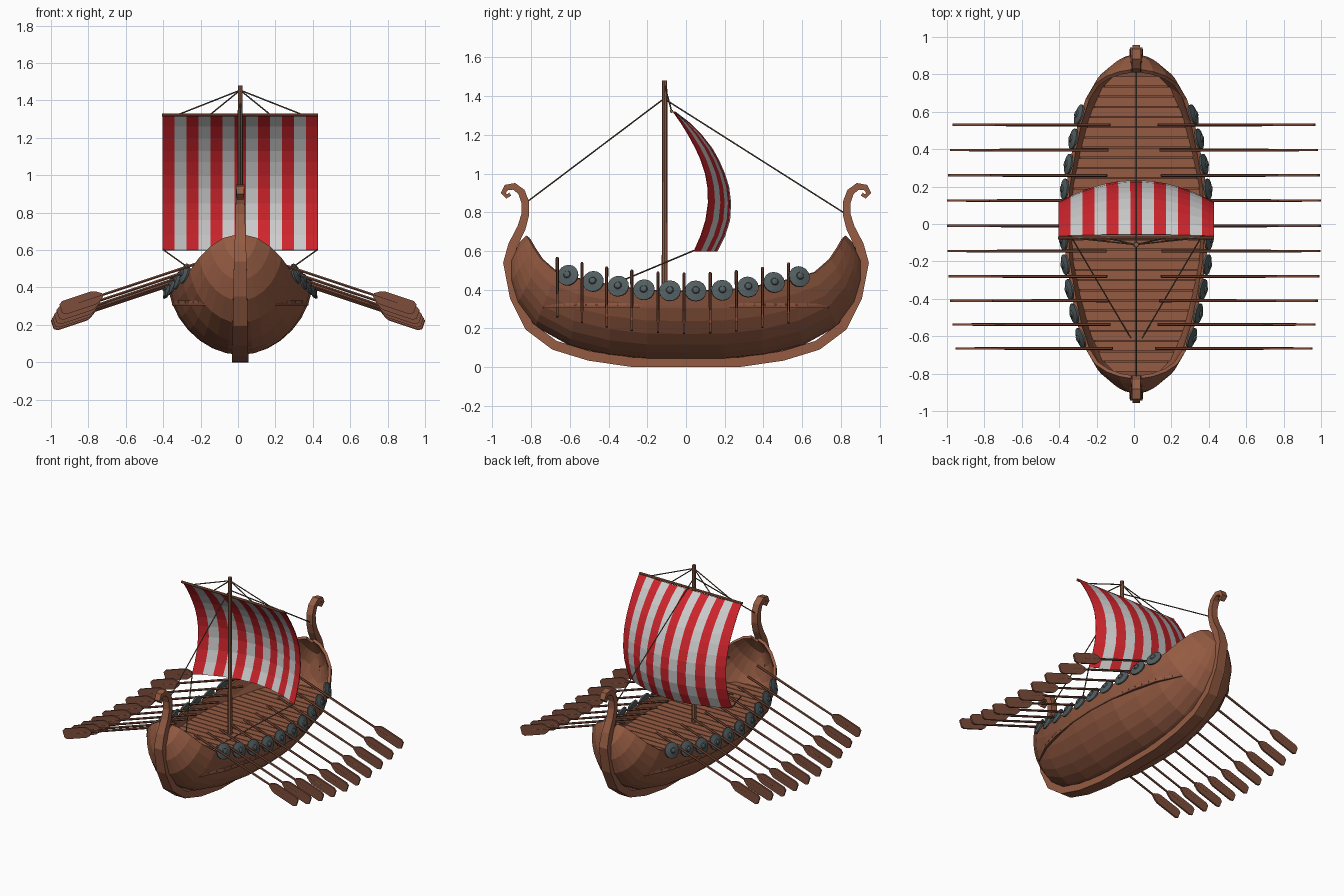
import bpy, math
from mathutils import Vector

if "Cube" in bpy.data.objects:
    bpy.data.objects.remove(bpy.data.objects["Cube"])

CX = 0.012  # centreline of hull, mast and sail


def material(name, rgb):
    m = bpy.data.materials.new(name)
    m.diffuse_color = (*rgb, 1)
    m.use_nodes = True
    m.node_tree.nodes["Principled BSDF"].inputs["Base Color"].default_value = m.diffuse_color
    return m


WOOD = material("wood", (0.30, 0.105, 0.055))
DARK = material("dark_wood", (0.21, 0.075, 0.045))
RED = material("red_cloth", (0.62, 0.018, 0.025))
PALE = material("pale_cloth", (0.52, 0.52, 0.52))
ROPE = material("rope", (0.13, 0.09, 0.06))
IRON = material("shield_grey", (0.085, 0.11, 0.115))


def build(name, verts, faces, *mats):
    me = bpy.data.meshes.new(name)
    me.from_pydata([tuple(v) for v in verts], [], faces)
    for m in mats:
        me.materials.append(m)
    ob = bpy.data.objects.new(name, me)
    bpy.context.collection.objects.link(ob)
    return ob


def loft(rings, closed=True, caps=True):
    """Skin a list of equal-length rings."""
    n = len(rings[0])
    verts = [v for r in rings for v in r]
    faces = []
    for i in range(len(rings) - 1):
        for j in range(n if closed else n - 1):
            k = (j + 1) % n
            faces.append((i*n + j, i*n + k, (i+1)*n + k, (i+1)*n + j))
    if caps:
        faces += [tuple(range(n))[::-1], tuple(range(len(verts) - n, len(verts)))]
    return verts, faces


def lathe(origin, axis, profile, n):
    q = Vector(axis).to_track_quat('Z', 'Y')
    o = Vector(origin)
    return loft([[o + q @ Vector((r*math.cos(2*math.pi*j/n), r*math.sin(2*math.pi*j/n), h))
                  for j in range(n)] for r, h in profile])


def rod(p, q, r0, r1=None, n=6):
    d = Vector(q) - Vector(p)
    return lathe(p, d, [(r0, 0), (r0 if r1 is None else r1, d.length)], n)


def merge(*parts):
    V, F = [], []
    for v, f in parts:
        F += [tuple(i + len(V) for i in face) for face in f]
        V += v
    return V, F


def interp(table, x, col=1):
    for a, b in zip(table, table[1:]):
        if x <= b[0]:
            t = (x - a[0]) / (b[0] - a[0])
            return a[col] + t * (b[col] - a[col])
    return table[-1][col]


# Hull: stations from midship to the end (keel y, keel z, rim half width, rim y, rim z)
HALF = [(0, .04, .385, 0, .39), (.2, .04, .375, .2, .395), (.4, .06, .345, .38, .42),
        (.6, .11, .31, .55, .455), (.78, .21, .27, .67, .49), (.87, .33, .22, .75, .56),
        (.905, .44, .16, .79, .62), (.91, .54, .09, .815, .665), (.86, .645, .03, .825, .68)]
stations = [(-a, b, c, -d, e) for a, b, c, d, e in HALF[:0:-1]] + HALF
rings = []
for ky, kz, w, ry, rz in stations:
    ring = []
    for j in range(-7, 8):
        s = abs(j) / 7
        a = s * math.pi / 2
        up = 1 - math.cos(a)
        x = w * (0.85 * math.sin(a) + 0.15 * up)
        ring.append((CX + math.copysign(x, j), ky + (ry - ky) * up, kz + (rz - kz) * up))
    rings.append(ring)
hull = build("hull", *loft(rings, closed=False, caps=False), WOOD)
sol = hull.modifiers.new("thickness", 'SOLIDIFY')
sol.thickness = 0.02
# the rings run keel-up from -y to +y; offset chosen so thickness goes inward
hull.data.update()
mid = min(hull.data.polygons, key=lambda p: p.center.z)
sol.offset = -1 if mid.normal.z < 0 else 1

# Keel and curled stems: (y, z, half thickness, half width)
STEM = [(0, .025, .025, .043), (.28, .026, .025, .043), (.5, .058, .025, .043),
        (.68, .113, .025, .042), (.81, .21, .025, .04), (.885, .36, .025, .037),
        (.92, .54, .025, .034), (.895, .63, .024, .03), (.85, .72, .022, .027),
        (.83, .79, .02, .025), (.83, .85, .02, .024), (.85, .905, .019, .024),
        (.888, .934, .018, .024), (.928, .928, .016, .022), (.944, .90, .013, .02),
        (.926, .882, .011, .018), (.908, .894, .009, .016)]
path = [(-a, b, c, d) for a, b, c, d in STEM[:0:-1]] + STEM
rings = []
for i, (y, z, ht, hw) in enumerate(path):
    p, q = path[max(i - 1, 0)], path[min(i + 1, len(path) - 1)]
    t = Vector((0, q[0] - p[0], q[1] - p[1])).normalized()
    nrm = Vector((0, -t.z, t.y)) * ht
    c = Vector((CX, y, z))
    rings.append([c + nrm * b + Vector((a * hw, 0, 0))
                  for a, b in ((-1, -1), (1, -1), (1, 1), (-1, 1))])
build("keel_and_stems", *loft(rings), WOOD)

# Deck: cross planks over a base slab
DECK = [(0, .365), (.2, .355), (.4, .325), (.57, .28), (.73, .2), (.82, .08)]


def slab(y0, y1, z0, z1):
    a, b = interp(DECK, abs(y0)), interp(DECK, abs(y1))
    return loft([[(CX - a, y0, z), (CX + a, y0, z), (CX + b, y1, z), (CX - b, y1, z)]
                 for z in (z0, z1)])


edge = [(w, y) for y, w in DECK] + [(w, -y) for y, w in DECK[:0:-1]]
outline = [(w, y) for y, w in sorted((y, w) for w, y in edge)]
outline = outline + [(-w, y) for w, y in reversed(outline)]
build("deck_base", *loft([[(CX + x, y, z) for x, y in outline] for z in (.305, .318)]), DARK)
STEP = 0.0545
build("deck_planks", *merge(*[slab(i*STEP - .0245, i*STEP + .0245, .312, .33)
                              for i in range(-14, 15)]), WOOD)

# Shields along both gunwales
RIM = [(s[3], s[2], s[4]) for s in HALF]
shields = []
for y in (-.61, -.48, -.35, -.217, -.083, .05, .187, .32, .455, .585):
    a = abs(y)
    slope = (interp(RIM, a + .04) - interp(RIM, max(a - .04, 0))) / .08
    for side in (-1, 1):
        axis = (side, -slope * math.copysign(1, y), 0.35)
        origin = (CX + side * (interp(RIM, a) + .008), y, interp(RIM, a, 2) + .002)
        shields.append(lathe(origin, axis, [(.055, -.006), (.056, .004), (.02, .014),
                                            (.016, .021), (.004, .025)], 16))
build("shields", *merge(*shields), IRON)

# Oars with flat blades
BLADE = [(-.235, .01), (-.205, .03), (-.185, .037), (-.02, .037), (0, .024)]
oars = []
for y in (.53, .395, .26, .125, -.01, -.145, -.28, -.41, -.537, -.665):
    k = (y / .66) ** 2
    for side in (-1, 1):
        tip = Vector((side * (.993 - .045 * k), y, .20 + .085 * k))
        inner = Vector((side * (.15 - .035 * k), y, .482 + .08 * k))
        d = (tip - inner).normalized()
        up = Vector((-d.z * side, 0, d.x * side))
        oars.append(rod(inner, tip - d * .1, .0085, .007, 6))
        shape = BLADE + [(a, -h) for a, h in reversed(BLADE)]
        oars.append(loft([[tip + d * a + up * h + Vector((0, o, 0)) for a, h in shape]
                          for o in (-.006, .006)]))
build("oars", *merge(*oars), DARK)

# Mast and yard
MY = -0.11
build("mast", *rod((CX, MY, .31), (CX, MY, 1.48), .016, .013, 8), WOOD)
build("yard", *rod((CX - .417, -.075, 1.322), (CX + .417, -.075, 1.322), .009, n=8), WOOD)

# Billowing striped sail: (z, edge y, extra belly at centre)
SAIL = [(.6, .04, .12), (.68, .075, .125), (.76, .10, .125), (.85, .113, .117),
        (.93, .11, .11), (1.0, .098, .10), (1.07, .075, .092), (1.13, .048, .085),
        (1.2, .01, .068), (1.26, -.027, .045), (1.318, -.068, .01)]
COLS = 13
rings = []
for z, e, b in SAIL:
    rings.append([(CX + u * .415, e + b * (1 - u * u), z)
                  for u in [2 * i / COLS - 1 for i in range(COLS + 1)]])
sail = build("sail", *loft(rings, closed=False, caps=False), RED, PALE)
for i, p in enumerate(sail.data.polygons):
    p.material_index = (i % COLS) % 2
sail.modifiers.new("thickness", 'SOLIDIFY').thickness = 0.004

# Rigging: stays to the stems, yard lifts and sheets from the sail's lower corners
lines = [((CX, MY, 1.39), (CX, -.82, .855)), ((CX, MY, 1.385), (CX, .82, .795))]
for side in (-1, 1):
    lines += [((CX, MY, 1.455), (CX + side * x, -.075, 1.325)) for x in (.16, .33)]
    lines.append(((CX + side * .412, .04, .602), (CX + side * .03, -.61, .33)))
build("rigging", *merge(*[rod(p, q, .004, n=5) for p, q in lines]), ROPE)
